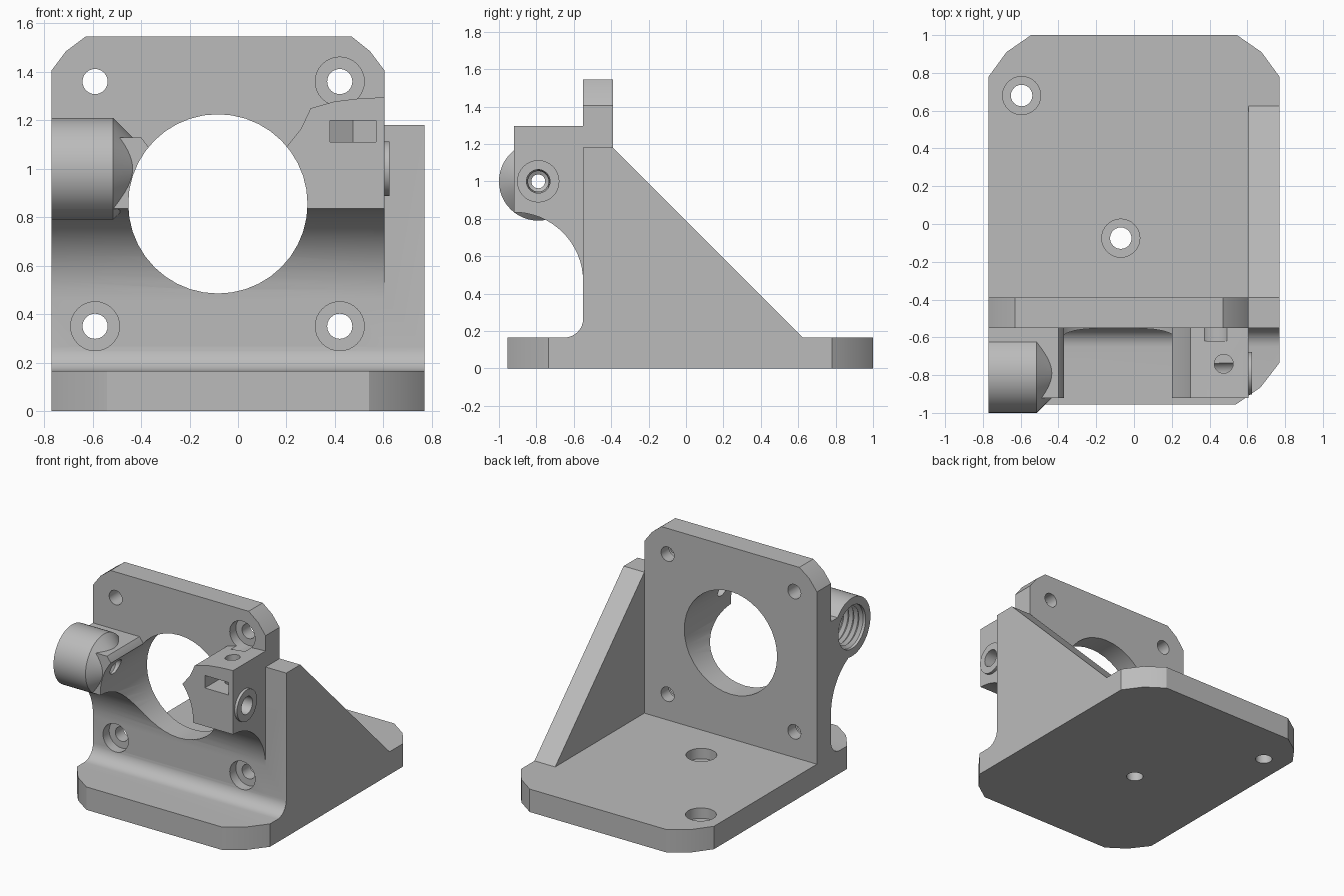
import bpy, bmesh, math
from mathutils import Vector

if "Cube" in bpy.data.objects:
    bpy.data.objects.remove(bpy.data.objects["Cube"], do_unlink=True)

grey = bpy.data.materials.new("plain grey")
grey.use_nodes = True
grey.diffuse_color = (0.5, 0.5, 0.5, 1)
grey.node_tree.nodes["Principled BSDF"].inputs["Base Color"].default_value = (0.5, 0.5, 0.5, 1)

# Maps (u, v, depth) to world for each extrusion axis
FRAMES = {
    "X": lambda u, v, d: (d, u, v),
    "Y": lambda u, v, d: (u, d, v),
    "Z": lambda u, v, d: (u, v, d),
}


def finish(name, bm):
    bmesh.ops.recalc_face_normals(bm, faces=bm.faces)
    mesh = bpy.data.meshes.new(name)
    bm.to_mesh(mesh)
    bm.free()
    mesh.materials.append(grey)
    obj = bpy.data.objects.new(name, mesh)
    bpy.context.collection.objects.link(obj)
    return obj


def prism(name, axis, outline, start, end):
    """Extrude a 2D outline along an axis."""
    bm = bmesh.new()
    face = bm.faces.new([bm.verts.new(FRAMES[axis](u, v, start)) for u, v in outline])
    moved = bmesh.ops.extrude_face_region(bm, geom=[face])["geom"]
    shift = Vector(FRAMES[axis](0, 0, end - start))
    bmesh.ops.translate(bm, vec=shift, verts=[g for g in moved if isinstance(g, bmesh.types.BMVert)])
    return finish(name, bm)


def arc(cu, cv, r, a0, a1, steps):
    return [(cu + r * math.cos(math.radians(a0 + (a1 - a0) * i / steps)),
             cv + r * math.sin(math.radians(a0 + (a1 - a0) * i / steps))) for i in range(steps + 1)]


def cylinder(name, axis, cu, cv, r, start, end, sides=32):
    return prism(name, axis, arc(cu, cv, r, 0, 360, sides)[:-1], start, end)


def lathe_x(name, profile, y, z, sides=32):
    """Revolve (x, radius) pairs about a line parallel to x."""
    bm = bmesh.new()
    rings = [[bm.verts.new((x, u, v)) for u, v in arc(y, z, r, 0, 360, sides)[:-1]] for x, r in profile]
    for a, b in zip(rings, rings[1:]):
        for i in range(sides):
            j = (i + 1) % sides
            bm.faces.new((a[i], a[j], b[j], b[i]))
    bm.faces.new(rings[0])
    bm.faces.new(rings[-1])
    return finish(name, bm)


def combine(target, other, operation):
    mod = target.modifiers.new("combine", "BOOLEAN")
    mod.operation = operation
    mod.solver = "EXACT"
    mod.object = other
    bpy.context.view_layer.objects.active = target
    bpy.ops.object.modifier_apply(modifier=mod.name)
    bpy.data.objects.remove(other, do_unlink=True)


# Base plate with softened corners
half = [(0.54, -0.955), (0.67, -0.865), (0.77, -0.735), (0.77, 0.78), (0.675, 0.91), (0.545, 1.0)]
bracket = prism("mount_bracket", "Z", half + [(-x, y) for x, y in reversed(half)], 0, 0.165)

# Upright wall
wall = prism("wall", "Y", [
    (-0.77, 0.05), (0.605, 0.05), (0.605, 1.405), (0.545, 1.485), (0.47, 1.545),
    (-0.63, 1.545), (-0.71, 1.485), (-0.77, 1.405)], -0.55, -0.39)

# Side gusset
gusset = prism("gusset", "X", [
    (-0.55, 0.05), (-0.55, 1.18), (-0.39, 1.18), (0.625, 0.165), (0.625, 0.05)], 0.605, 0.77)

# Fillet between base and wall
fillet = prism("fillet", "X", arc(-0.65, 0.265, 0.1, -90, 0, 8)
               + [(-0.5, 0.265), (-0.5, 0.1), (-0.65, 0.1)], -0.77, 0.77)

# Clamp cheeks, scooped out underneath
cheeks = prism("clamp_cheeks", "Y", [
    (-0.77, 0.465), (0.605, 0.465), (0.605, 1.295), (0.5, 1.29), (0.4, 1.278), (0.3, 1.25),
    (0.26, 1.165), (0.2, 1.09), (0.1, 0.85), (-0.3, 0.85), (-0.37, 1.09), (-0.4, 1.13),
    (-0.77, 1.13)], -0.92, -0.5)
combine(cheeks, cylinder("scoop", "X", -0.92, 0.465, 0.37, -0.9, 0.7, 64), "DIFFERENCE")

# Tube holder with conical end, and the small raised ring opposite
AXIS = (-0.79, 1.0)
holder = lathe_x("tube_holder", [(-0.77, 0.21), (-0.515, 0.21), (-0.325, 0.02)], *AXIS, 48)
ring = cylinder("raised_ring", "X", *AXIS, 0.113, 0.58, 0.625)

for part in (wall, gusset, fillet, cheeks, holder, ring):
    combine(bracket, part, "UNION")

# Large round opening
cutters = [cylinder("opening", "Y", -0.083, 0.855, 0.37, -1.2, -0.2, 40)]

# Wall screw holes, counterbored except the upper right one
for x in (-0.59, 0.42):
    for z in (0.35, 1.36):
        cutters.append(cylinder("screw_hole", "Y", x, z, 0.052, -0.7, -0.3, 24))
        if x > 0 or z < 1:
            cutters.append(cylinder("counterbore", "Y", x, z, 0.101, -0.62, -0.48))

# Base screw holes
for x, y in ((-0.595, 0.68), (-0.07, -0.075)):
    cutters.append(cylinder("base_hole", "Z", x, y, 0.057, -0.1, 0.3, 24))
    cutters.append(cylinder("base_counterbore", "Z", x, y, 0.101, 0.09, 0.3))

# Threaded bore running on as a narrow filament path
bore = [(-0.85, 0.155)]
for i in range(6):
    bore += [(-0.75 + i * 0.04, 0.155), (-0.73 + i * 0.04, 0.135)]
bore += [(-0.5, 0.037), (-0.47, 0.037), (-0.46, 0.055), (0.3, 0.055), (0.5, 0.063), (0.8, 0.063)]
cutters.append(lathe_x("bore", bore, *AXIS))

# Nut slot and its vertical screw hole
cutters.append(prism("nut_slot", "Z", [
    (0.38, -1.0), (0.57, -1.0), (0.57, -0.685), (0.475, -0.63), (0.38, -0.685)], 1.11, 1.2))
cutters.append(cylinder("clamp_screw_hole", "Z", 0.475, -0.74, 0.05, 0.97, 1.4, 24))

for cutter in cutters:
    combine(bracket, cutter, "DIFFERENCE")

# Smooth curved faces, keep hard edges
bpy.ops.object.select_all(action="DESELECT")
bracket.select_set(True)
bpy.context.view_layer.objects.active = bracket
bpy.ops.object.shade_smooth_by_angle(angle=math.radians(25))
